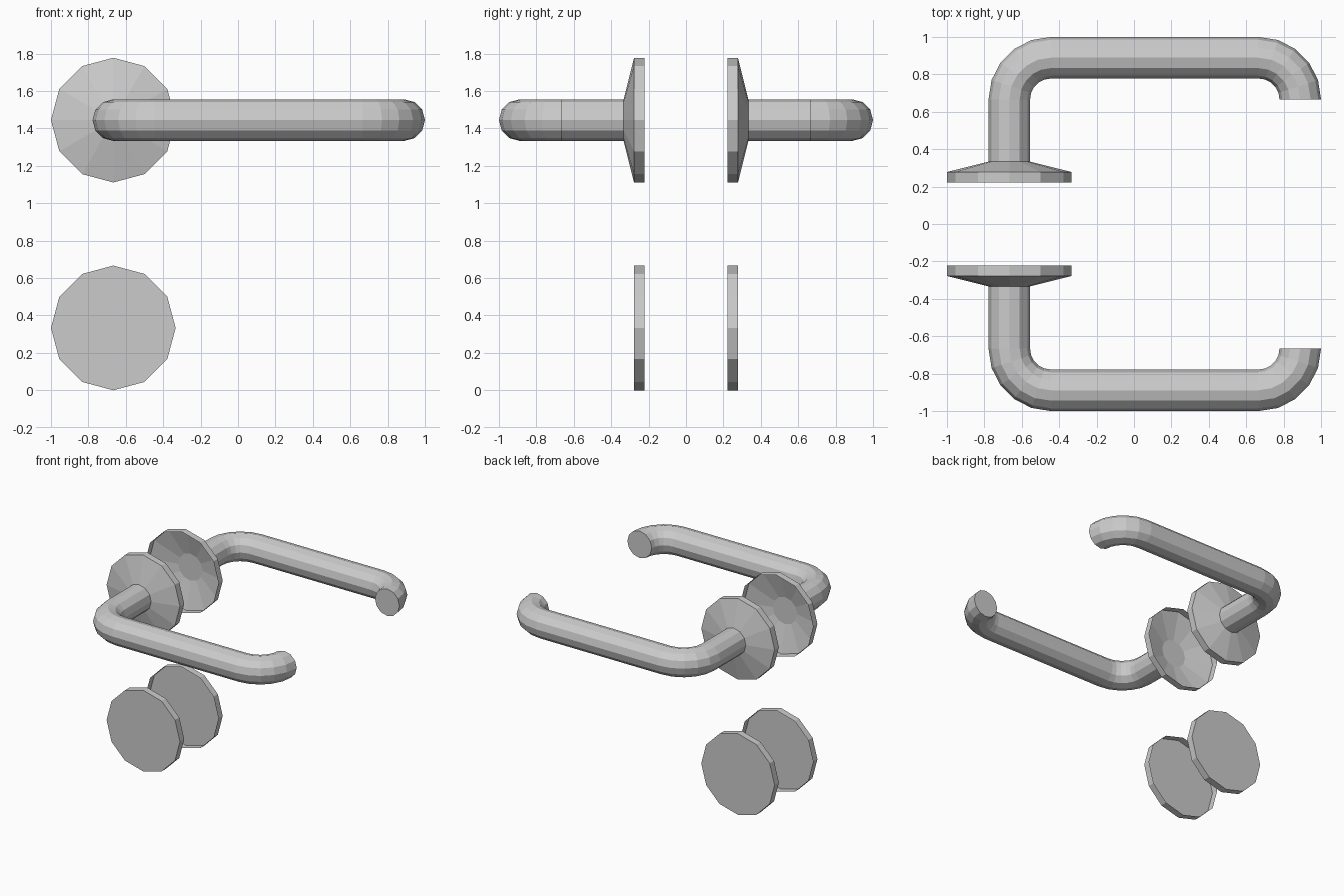
import bpy, bmesh
from math import sin, cos, pi
from mathutils import Vector

if "Cube" in bpy.data.objects:
    bpy.data.objects.remove(bpy.data.objects["Cube"])

SIDES = 12
R = 1 / 3            # plate radius
TUBE = 1 / 9         # lever tube radius
PX = -2 / 3          # plate centre x
LEVER_Z = 13 / 9     # lever height
UP = Vector((0, 0, 1))


def loft(name, rings, cap_start, cap_end):
    """Skin 12-sided rings (centre, side direction, radius), mirrored front to back."""
    bm = bmesh.new()
    loops = []
    for c, side, r in rings:
        loops.append([bm.verts.new(c + r * (side * cos(a) + UP * sin(a)))
                      for a in (2 * pi * i / SIDES for i in range(SIDES))])
    for a, b in zip(loops, loops[1:]):
        for i in range(SIDES):
            j = (i + 1) % SIDES
            bm.faces.new((a[i], a[j], b[j], b[i]))
    if cap_start:
        bm.faces.new(loops[0][::-1])
    if cap_end:
        bm.faces.new(loops[-1])
    me = bpy.data.meshes.new(name)
    bm.to_mesh(me)
    bm.free()
    ob = bpy.data.objects.new(name, me)
    bpy.context.collection.objects.link(ob)
    mod = ob.modifiers.new("front_and_back", 'MIRROR')
    mod.use_axis = (False, True, False)
    mod.use_mirror_merge = False
    return ob


def plate(name, z, profile):
    # hollow plate: open toward the door, capped outward
    side = Vector((-1, 0, 0))
    loft(name, [(Vector((PX, y, z)), side, r) for y, r in profile], False, True)


# tapered rose behind the lever, and flat keyhole cover below
plate("lever_rose", LEVER_Z, [(2 / 9, R), (5 / 18, R), (1 / 3, TUBE)])
plate("lower_cover", R, [(2 / 9, R), (5 / 18, R)])

# lever tube: straight neck, bend, grip, return bend
BEND, STEPS = 2 / 9, 5
rings = [(Vector((PX, 1 / 3, LEVER_Z)), Vector((-1, 0, 0)), TUBE)]
for cx, start in ((-4 / 9, pi), (2 / 3, pi / 2)):
    for i in range(STEPS + 1):
        a = start - pi / 2 * i / STEPS
        out = Vector((cos(a), sin(a), 0))
        rings.append((Vector((cx, 2 / 3, LEVER_Z)) + BEND * out, out, TUBE))
loft("lever_handle", rings, True, True)
